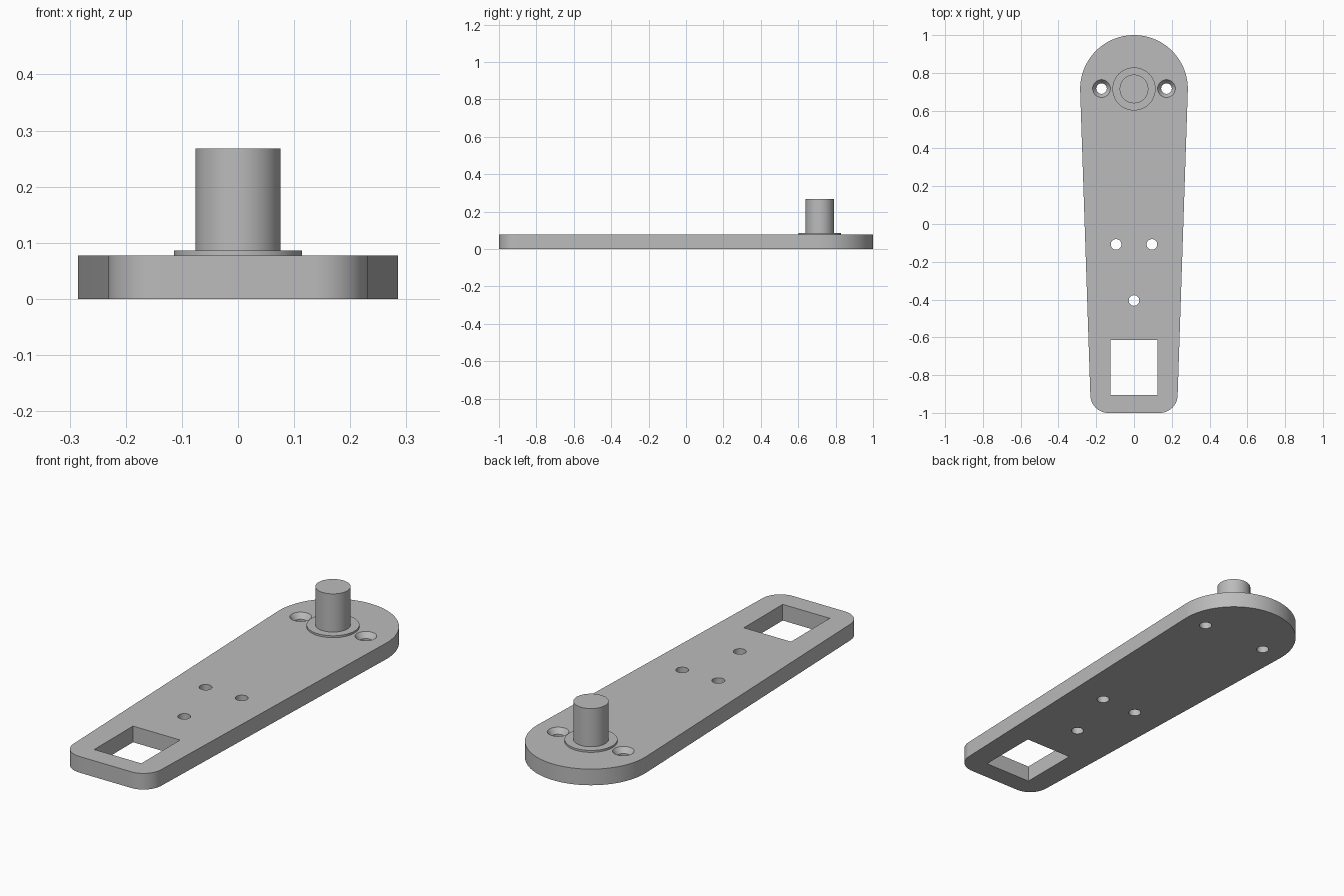
import bpy, bmesh
from math import radians, cos, sin

if "Cube" in bpy.data.objects:
    bpy.data.objects.remove(bpy.data.objects["Cube"])

THICK = 0.077
END_Y, END_R = 0.715, 0.285
CORNER_X, CORNER_Y, CORNER_R = 0.136, -0.905, 0.095
TAPER = radians(-1.9)

grey = bpy.data.materials.new("plain_grey")
grey.use_nodes = True
grey.diffuse_color = (0.5, 0.5, 0.5, 1)
grey.node_tree.nodes["Principled BSDF"].inputs["Base Color"].default_value = (0.5, 0.5, 0.5, 1)


def make_object(name, bm):
    bmesh.ops.recalc_face_normals(bm, faces=bm.faces)
    mesh = bpy.data.meshes.new(name)
    bm.to_mesh(mesh)
    bm.free()
    mesh.materials.append(grey)
    obj = bpy.data.objects.new(name, mesh)
    bpy.context.collection.objects.link(obj)
    return obj


def prism(name, outline, z0, z1):
    bm = bmesh.new()
    face = bm.faces.new([bm.verts.new((x, y, z0)) for x, y in outline])
    top = bmesh.ops.extrude_face_region(bm, geom=[face])["geom"]
    verts = [v for v in top if isinstance(v, bmesh.types.BMVert)]
    bmesh.ops.translate(bm, verts=verts, vec=(0, 0, z1 - z0))
    return make_object(name, bm)


def arc(cx, cy, r, start, end, steps):
    angles = [start + (end - start) * i / steps for i in range(steps + 1)]
    return [(cx + r * cos(a), cy + r * sin(a)) for a in angles]


def turned(name, x, y, profile, sides=64):
    """Closed solid of revolution from (radius, height) pairs."""
    bm = bmesh.new()
    rings = [[bm.verts.new((px, py, z)) for px, py in
              arc(x, y, r, 0, radians(360), sides)[:-1]] for r, z in profile]
    for a, b in zip(rings, rings[1:]):
        for i in range(sides):
            j = (i + 1) % sides
            bm.faces.new((a[i], a[j], b[j], b[i]))
    bm.faces.new(rings[0])
    bm.faces.new(rings[-1])
    return make_object(name, bm)


def smooth(obj):
    bpy.ops.object.select_all(action="DESELECT")
    obj.select_set(True)
    bpy.context.view_layer.objects.active = obj
    bpy.ops.object.shade_smooth_by_angle(angle=radians(25))


# Tapered plate: rounded front corners, round rear end
right_half = arc(CORNER_X, CORNER_Y, CORNER_R, radians(-90), TAPER, 16)
round_end = arc(0, END_Y, END_R, TAPER, radians(180) - TAPER, 64)
left_half = [(-x, y) for x, y in reversed(right_half)]
plate = prism("plate", right_half + round_end + left_half, 0, THICK)

# Square window and plain through holes
cutters = [prism("window_cutter",
                 [(-0.124, -0.905), (0.124, -0.905), (0.124, -0.613), (-0.124, -0.613)],
                 -0.1, 0.2)]
for x, y in ((-0.095, -0.108), (0.095, -0.108), (0, -0.405)):
    cutters.append(turned("hole_cutter", x, y, [(0.028, -0.1), (0.028, 0.2)], 40))

# Countersunk screw holes beside the post
for side in (-1, 1):
    cutters.append(turned("countersink_cutter", side * 0.172, 0.717,
                          [(0.028, -0.1), (0.028, THICK - 0.025),
                           (0.047, THICK), (0.047, 0.2)], 40))

bpy.context.view_layer.objects.active = plate
for cutter in cutters:
    cutter.hide_render = True
    mod = plate.modifiers.new("cut", "BOOLEAN")
    mod.operation = "DIFFERENCE"
    mod.solver = "EXACT"
    mod.object = cutter
    bpy.ops.object.modifier_apply(modifier=mod.name)
    bpy.data.objects.remove(cutter)
smooth(plate)

# Post with a thin collar at its foot
smooth(turned("post_with_collar", 0, END_Y,
              [(0.114, THICK - 0.01), (0.114, 0.086), (0.076, 0.086), (0.076, 0.268)]))
